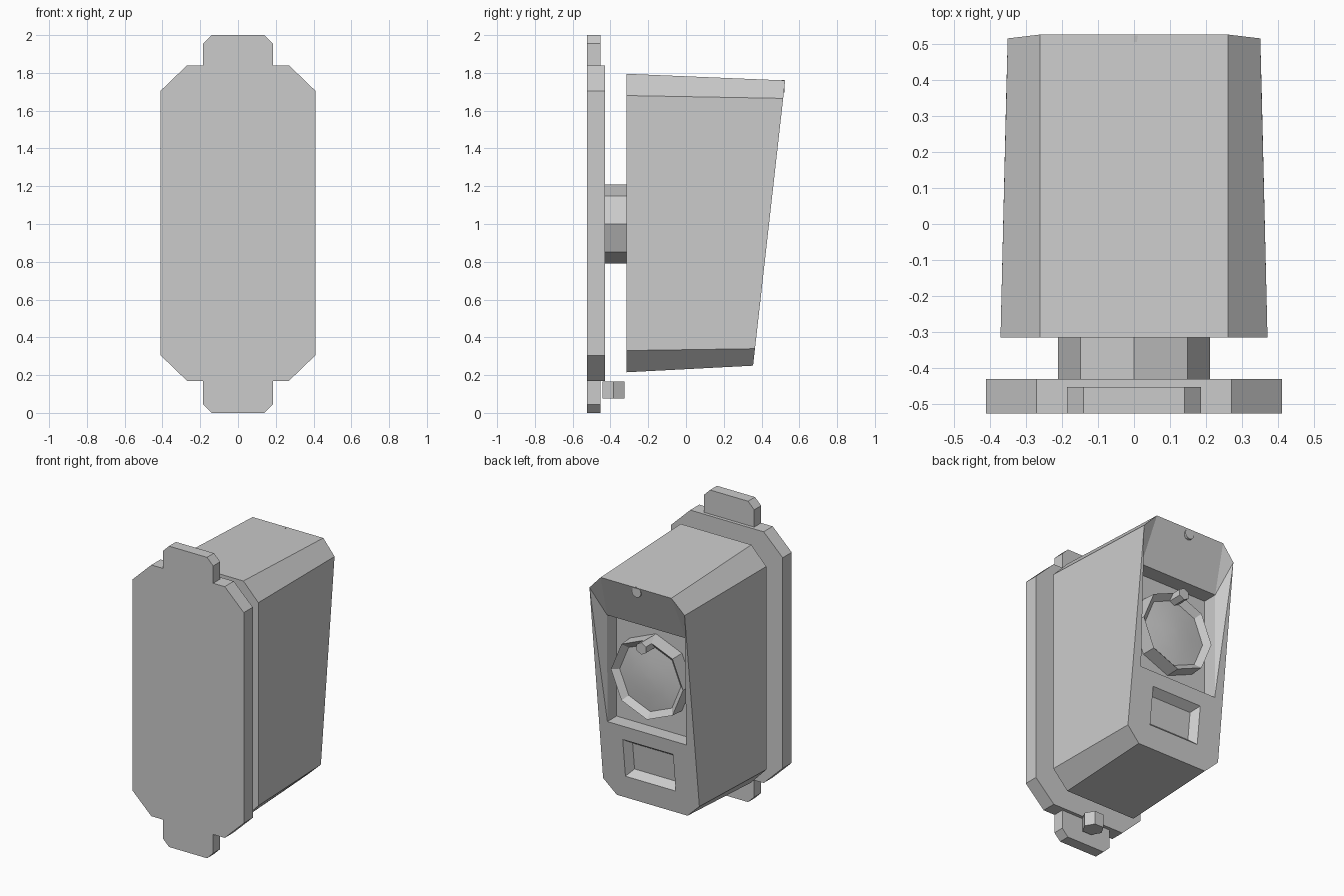
import bpy, bmesh, math

if "Cube" in bpy.data.objects:
    bpy.data.objects.remove(bpy.data.objects["Cube"])

grey = bpy.data.materials.new("plain grey")
grey.diffuse_color = (0.6, 0.6, 0.6, 1)
grey.use_nodes = True
grey.node_tree.nodes["Principled BSDF"].inputs["Base Color"].default_value = grey.diffuse_color


def finish(name, bm):
    bmesh.ops.remove_doubles(bm, verts=bm.verts, dist=1e-5)
    bmesh.ops.recalc_face_normals(bm, faces=bm.faces)
    me = bpy.data.meshes.new(name)
    bm.to_mesh(me)
    bm.free()
    me.materials.append(grey)
    ob = bpy.data.objects.new(name, me)
    bpy.context.collection.objects.link(ob)
    return ob


def loft(name, rings):
    """Skin a list of equal point rings and cap both ends."""
    bm = bmesh.new()
    vs = [[bm.verts.new(p) for p in r] for r in rings]
    n = len(vs[0])
    for a, b in zip(vs, vs[1:]):
        for i in range(n):
            j = (i + 1) % n
            bm.faces.new((a[i], a[j], b[j], b[i]))
    bm.faces.new(vs[0])
    bm.faces.new(vs[-1])
    return finish(name, bm)


def ring_y(n, r, y, z):
    """Regular polygon facing y, one corner pointing up."""
    return [(r * math.sin(i * math.tau / n), y, z + r * math.cos(i * math.tau / n))
            for i in range(n)]


def slab(name, half, y0, y1):
    """Extrude a right-half outline (x, z), mirrored in x, along y."""
    pts = half + [(-x, z) for x, z in reversed(half)]
    return loft(name, [[(x, y, z) for x, z in pts] for y in (y0, y1)])


# Wall plate with upper and lower fixing tabs
slab("wall_plate", [(0.27, 0.17), (0.41, 0.305), (0.41, 1.705), (0.27, 1.84)], -0.525, -0.43)
slab("upper_tab", [(0.185, 1.80), (0.185, 1.955), (0.14, 2.0)], -0.525, -0.452)
slab("lower_tab", [(0.14, 0.0), (0.185, 0.045), (0.185, 0.20)], -0.525, -0.452)

# Octagonal spacer between plate and housing
loft("mount_spacer", [ring_y(8, 0.21, y, 1.0) for y in (-0.44, -0.305)])

# Hexagonal cable stub below the plate
loft("cable_stub", [[(0.067 * math.cos(i * math.tau / 6), -0.384 + 0.067 * math.sin(i * math.tau / 6), z)
                     for i in range(6)] for z in (0.075, 0.165)])


# Housing: tapered shell with a sloped rear, hooded opening and lower panel
def slope(z):
    return 0.355 + 0.1126 * (z - 0.25)


bm = bmesh.new()


def face(*pts, mirror=True):
    bm.faces.new([bm.verts.new(p) for p in pts])
    if mirror:
        bm.faces.new([bm.verts.new((-x, y, z)) for x, y, z in reversed(pts)])


def across(a, b):
    """Quad spanning the two sides between edge points a and b."""
    face(a, b, (-b[0], b[1], b[2]), (-a[0], a[1], a[2]), mirror=False)


front = [(x, -0.315, z) for x, z in ((0.26, 0.215), (0.37, 0.33), (0.37, 1.68), (0.26, 1.795))]
rear = [(x, slope(z), z) for x, z in ((0.26, 0.25), (0.354, 0.34), (0.35, 1.665), (0.26, 1.76))]
face(*front, *[(-x, y, z) for x, y, z in reversed(front)], mirror=False)
for i in range(3):
    face(front[i], front[i + 1], rear[i + 1], rear[i])
across(front[0], rear[0])
across(front[3], rear[3])
# hood and side flares
lo, hi = (0.29, slope(0.75), 0.75), (0.29, 0.415, 1.46)
across(rear[3], hi)
face(rear[3], rear[2], hi)
face(rear[2], rear[1], lo)
face(rear[2], lo, hi)
# straight recess behind the opening
lo_in, hi_in = (0.29, 0.315, 0.75), (0.29, 0.315, 1.46)
face(lo, hi, hi_in, lo_in)
across(lo, lo_in)
across(hi, hi_in)
across(lo_in, hi_in)
# lower panel with bevelled rectangular pocket
p0, p1 = (0.185, slope(0.40), 0.40), (0.185, slope(0.655), 0.655)
q0, q1 = (0.15, slope(0.44) - 0.05, 0.44), (0.15, slope(0.62) - 0.05, 0.62)
across(lo, p1)
face(lo, rear[1], p0, p1)
face(rear[1], rear[0], p0)
across(rear[0], p0)
face(p0, p1, q1, q0)
across(p0, q0)
across(p1, q1)
across(q0, q1)
finish("housing", bm)

# Octagonal lamp with inward bevel and shallow domed lens
lamp = loft("lamp", [ring_y(8, r, y, 1.105) for r, y in
                     ((0.27, 0.31), (0.265, 0.41), (0.225, 0.375), (0.12, 0.388), (0.02, 0.392))])
bpy.context.view_layer.objects.active = lamp
lamp.select_set(True)
bpy.ops.object.shade_smooth_by_angle(angle=math.radians(20))

# Hexagonal peg at the lamp rim and small stud under the hood
loft("lamp_peg", [ring_y(6, 0.04, y, 1.335) for y in (0.36, 0.47)])
loft("hood_stud", [ring_y(12, 0.034, y, 1.729) for y in (0.505, 0.522)])
